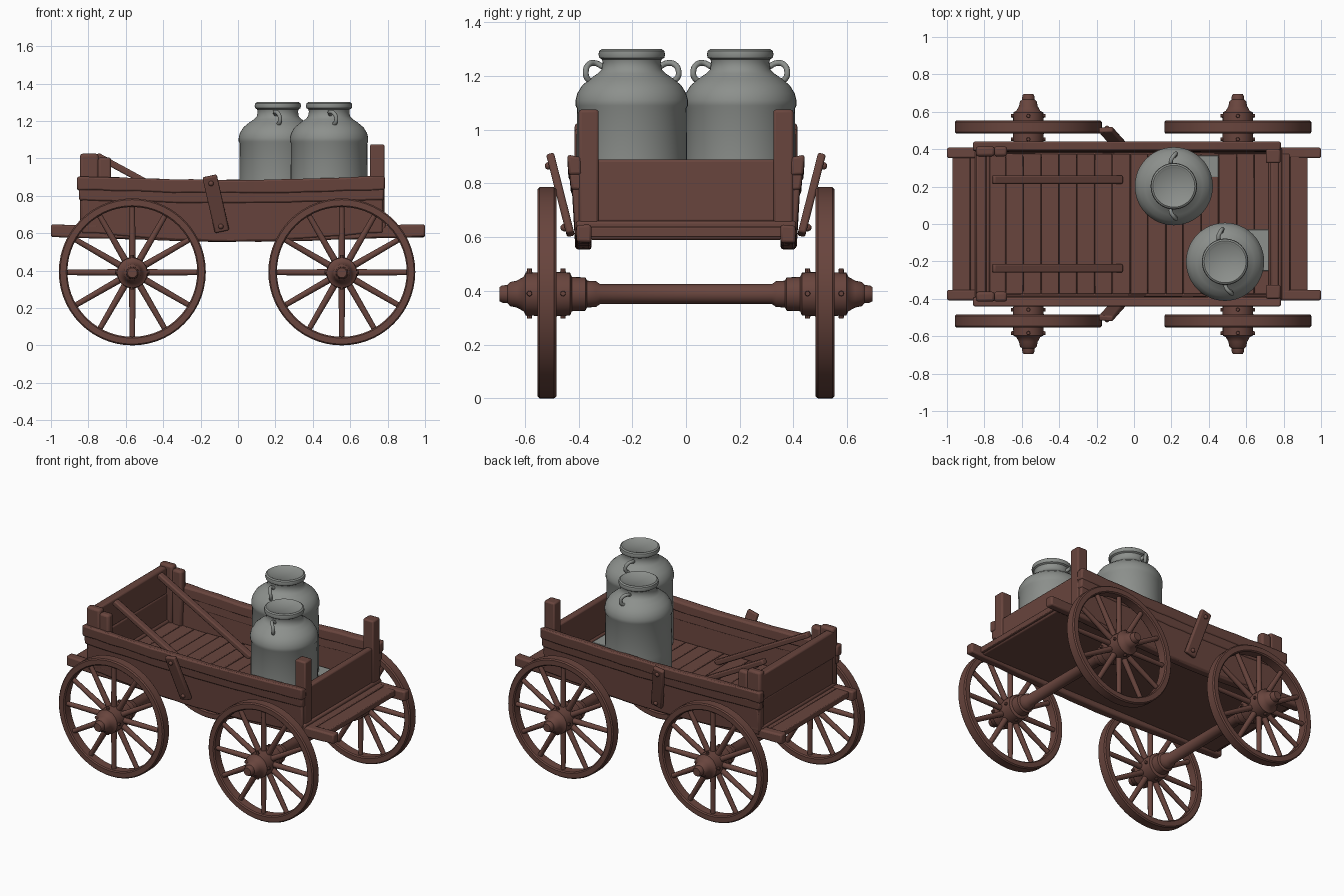
import bpy, bmesh, math, random
from mathutils import Vector, Matrix

if "Cube" in bpy.data.objects:
    bpy.data.objects.remove(bpy.data.objects["Cube"])

random.seed(4)


def material(name, rgb):
    m = bpy.data.materials.new(name)
    m.diffuse_color = (*rgb, 1)
    m.use_nodes = True
    m.node_tree.nodes["Principled BSDF"].inputs["Base Color"].default_value = m.diffuse_color
    return m


WOOD = material("brown wood", (0.14, 0.059, 0.047))
METAL = material("grey metal", (0.265, 0.28, 0.265))


def finish(name, bm, mat, bevel=0.0):
    bmesh.ops.recalc_face_normals(bm, faces=bm.faces)
    me = bpy.data.meshes.new(name)
    bm.to_mesh(me)
    bm.free()
    me.materials.append(mat)
    ob = bpy.data.objects.new(name, me)
    bpy.context.collection.objects.link(ob)
    if bevel:
        mod = ob.modifiers.new("soft edges", 'BEVEL')
        mod.width, mod.segments = bevel, 2
        mod.limit_method = 'ANGLE'
    return ob


def box(name, x, y, z, mat=WOOD, bevel=0.01):
    """Box from (min, max) ranges."""
    bm = bmesh.new()
    bmesh.ops.create_cube(bm, size=1)
    for v in bm.verts:
        v.co = [r[0] if c < 0 else r[1] for c, r in zip(v.co, (x, y, z))]
    return finish(name, bm, mat, bevel)


def beam(name, p0, p1, width, thick, hint):
    """Bar from p0 to p1, width measured along the hint direction."""
    p0, p1 = Vector(p0), Vector(p1)
    d = (p1 - p0).normalized()
    w = Vector(hint)
    w = (w - d * w.dot(d)).normalized()
    rot = Matrix((w, d.cross(w), d)).transposed().to_4x4()
    bm = bmesh.new()
    bmesh.ops.create_cube(bm, size=1)
    bmesh.ops.scale(bm, vec=(width, thick, (p1 - p0).length), verts=bm.verts)
    bmesh.ops.transform(bm, matrix=Matrix.Translation((p0 + p1) / 2) @ rot, verts=bm.verts)
    return finish(name, bm, WOOD, 0.008)


def plank(name, x0, x1, section, sag_low, sag_high, n=16):
    """Long board: 4-point (y, z) section swept along x, its lower and upper edges sagging."""
    bm = bmesh.new()
    rings = []
    for i in range(n + 1):
        t = i / n
        s = math.sin(math.pi * t) ** 1.3
        ring = []
        for k, (y, z) in enumerate(section):
            sag = sag_low if k < 2 else sag_high
            ring.append(bm.verts.new((x0 + (x1 - x0) * t, y, z - sag * s + random.uniform(-.003, .003))))
        rings.append(ring)
    for a, b in zip(rings, rings[1:]):
        for k in range(4):
            bm.faces.new((a[k], a[(k + 1) % 4], b[(k + 1) % 4], b[k]))
    bm.faces.new(rings[0])
    bm.faces.new(rings[-1])
    return finish(name, bm, WOOD, 0.01)


def lathe(name, profile, mat, seg=40, along_y=False, closed=False):
    """Turn an (r, h) profile round z, or round y."""
    bm = bmesh.new()
    vs = [bm.verts.new((r, 0, h)) for r, h in profile]
    es = [bm.edges.new(p) for p in zip(vs, vs[1:])]
    if closed:
        es.append(bm.edges.new((vs[-1], vs[0])))
    bmesh.ops.spin(bm, geom=vs + es, axis=(0, 0, 1), cent=(0, 0, 0), angle=math.tau, steps=seg)
    bmesh.ops.remove_doubles(bm, verts=bm.verts, dist=1e-5)
    if along_y:
        bmesh.ops.rotate(bm, matrix=Matrix.Rotation(-math.pi / 2, 3, 'X'), verts=bm.verts)
    return finish(name, bm, mat)


# --- Wheels: rim, twelve spokes, axle with turned hubs ---
half = [(0, .695), (.026, .695), (.032, .685), (.034, .665), (.045, .655), (.05, .63), (.064, .605),
        (.08, .597), (.081, .55), (.083, .49), (.08, .432), (.064, .425), (.062, .375),
        (.05, .368), (.048, .335), (.037, .32)]
hub_profile = half + [(r, -y) for r, y in reversed(half)]
rim_profile = [(.347, -.028), (.354, -.035), (.386, -.035), (.393, -.027),
               (.393, .027), (.386, .035), (.354, .035), (.347, .028)]
for x, end in ((-.565, "left"), (.555, "right")):
    axle = lathe(end + "_axle_with_hubs", hub_profile, WOOD, 28, True)
    axle.location = (x, 0, .388)
    for s, side in ((-1, "front"), (1, "back")):
        rim = lathe(f"{end}_{side}_wheel_rim", rim_profile, WOOD, 56, True, True)
        rim.location = (x, s * .518, .393)
        bm = bmesh.new()
        for k in range(12):
            m = Matrix.Rotation(k * math.tau / 12, 4, 'Y') @ Matrix.Translation((0, 0, .205))
            bmesh.ops.create_cone(bm, segments=10, radius1=.019, radius2=.015, depth=.3, matrix=m)
            # small pegs round the hub
            if k % 3 == 0:
                for y in (-.065, .06):
                    m = Matrix.Rotation(k * math.tau / 12, 4, 'Y') @ Matrix.Translation((0, y, .08))
                    bmesh.ops.create_cone(bm, cap_ends=True, segments=8, radius1=.012, radius2=.009,
                                          depth=.025, matrix=m)
        sp = finish(f"{end}_{side}_wheel_spokes", bm, WOOD)
        sp.location = (x, s * .518, .39)

# --- Floor: cross boards on a base, long rails underneath ---
box("floor_base", (-.95, .91), (-.36, .36), (.59, .625))
n = 20
for i in range(n):
    a = -.97 + 1.9 * i / n
    box(f"floor_board_{i + 1}", (a, a + 1.9 / n - .002), (-.375, .375),
        (.6, .64 + random.uniform(-.003, .003)), bevel=.005)
for s, side in ((-1, "front"), (1, "back")):
    ys = (s * .352, s * .408)
    plank(side + "_floor_rail", -1, 1,
          [(ys[0], .58), (ys[1], .58), (ys[1], .645), (ys[0], .645)], .025, .02)

    # --- Side boards, leaning outwards ---
    plank(side + "_side_lower_board", -.835, .775,
          [(s * .375, .6), (s * .412, .6), (s * .425, .80), (s * .388, .80)], .045, .02)
    plank(side + "_side_middle_board", -.85, .78,
          [(s * .385, .775), (s * .428, .775), (s * .434, .84), (s * .39, .84)], .015, .015)
    plank(side + "_side_top_board", -.86, .785,
          [(s * .388, .83), (s * .437, .83), (s * .442, .905), (s * .392, .9)], .018, .02)

    # --- Corner posts ---
    ends = sorted((s * .325, s * .4))
    box(side + "_right_post", (.705, .783), ends, (.6, 1.075))
    ends = sorted((s * .362, s * .415))
    box(side + "_left_post", (-.845, -.745), ends, (.62, 1.025), bevel=.014)
    box(side + "_left_post_block", (-.75, -.678), ends, (.62, 1.005), bevel=.014)

    # --- Slanting stake outside each side, with bolts ---
    p0, p1 = Vector((-.085, s * .43, .61)), Vector((-.152, s * .505, .905))
    beam(side + "_stake", p0, p1, .078, .03, (1, 0, 0))
    for f, end in ((.1, "lower"), (.88, "upper")):
        bm = bmesh.new()
        bmesh.ops.create_uvsphere(bm, u_segments=12, v_segments=8, radius=.014)
        bolt = finish(f"{side}_stake_{end}_bolt", bm, WOOD)
        bolt.location = p0.lerp(p1, f) + Vector((0, s * .016, -.004))

    # --- Diagonal brace from left end board to floor ---
    beam(side + "_brace", (-.755, s * .237, 1.015), (-.065, s * .237, .64), .045, .035, (0, 1, 0))

# --- End boards ---
box("left_end_lower_board", (-.84, -.785), (-.385, .385), (.62, .83))
box("left_end_upper_board", (-.845, -.79), (-.39, .39), (.825, 1.005))
box("right_end_board", (.73, .775), (-.395, .395), (.655, .89))
box("right_end_sill", (.72, .79), (-.41, .41), (.62, .66))
box("left_end_sill", (-.85, -.77), (-.4, .4), (.62, .655))

# --- Milk cans ---
can_profile = [(0, .64), (.2, .64), (.206, .65), (.206, .85), (.204, 1.08), (.209, 1.09), (.209, 1.11),
               (.203, 1.135), (.185, 1.165), (.155, 1.19), (.126, 1.21), (.112, 1.225), (.108, 1.25),
               (.111, 1.262), (.121, 1.268), (.124, 1.28), (.121, 1.294), (.112, 1.3),
               (.1, 1.297), (.095, 1.293), (0, 1.293)]
for x, y, turn, label in ((.213, .202, 0, "back"), (.487, -.202, .15, "front")):
    can = lathe(label + "_milk_can", can_profile, METAL, 48)
    can.location = (x, y, 0)
    for s in (-1, 1):
        # looped handle on the shoulder
        cu = bpy.data.curves.new("handle", 'CURVE')
        cu.dimensions = '3D'
        cu.bevel_depth, cu.bevel_resolution, cu.resolution_u = .011, 3, 6
        pts = [(-.005, .108, 1.235), (-.008, .135, 1.248), (0, .163, 1.242), (.006, .175, 1.215),
               (.004, .168, 1.19), (0, .15, 1.18)]
        sp = cu.splines.new('BEZIER')
        sp.bezier_points.add(len(pts) - 1)
        for bp, (px, py, pz) in zip(sp.bezier_points, pts):
            bp.co = (px * 2, s * py, pz)
            bp.handle_left_type = bp.handle_right_type = 'AUTO'
        cu.use_fill_caps = True
        cu.materials.append(METAL)
        ob = bpy.data.objects.new(f"{label}_can_{'right' if s > 0 else 'left'}_handle", cu)
        bpy.context.collection.objects.link(ob)
        ob.location = (x, y, 0)
        ob.rotation_euler.z = turn

# --- Thin grey patches on the floor beside the cans ---
box("back_can_floor_patch", (.25, .452), (.25, .365), (.638, .647), METAL, .003)
box("front_can_floor_patch", (.52, .728), (-.25, -.03), (.638, .647), METAL, .003)

# --- Smooth shading with sharp edges kept ---
meshes = [o for o in bpy.data.objects if o.type == 'MESH']
for o in bpy.data.objects:
    o.select_set(o.type == 'MESH')
bpy.context.view_layer.objects.active = meshes[0]
bpy.ops.object.shade_smooth_by_angle(angle=math.radians(40))
